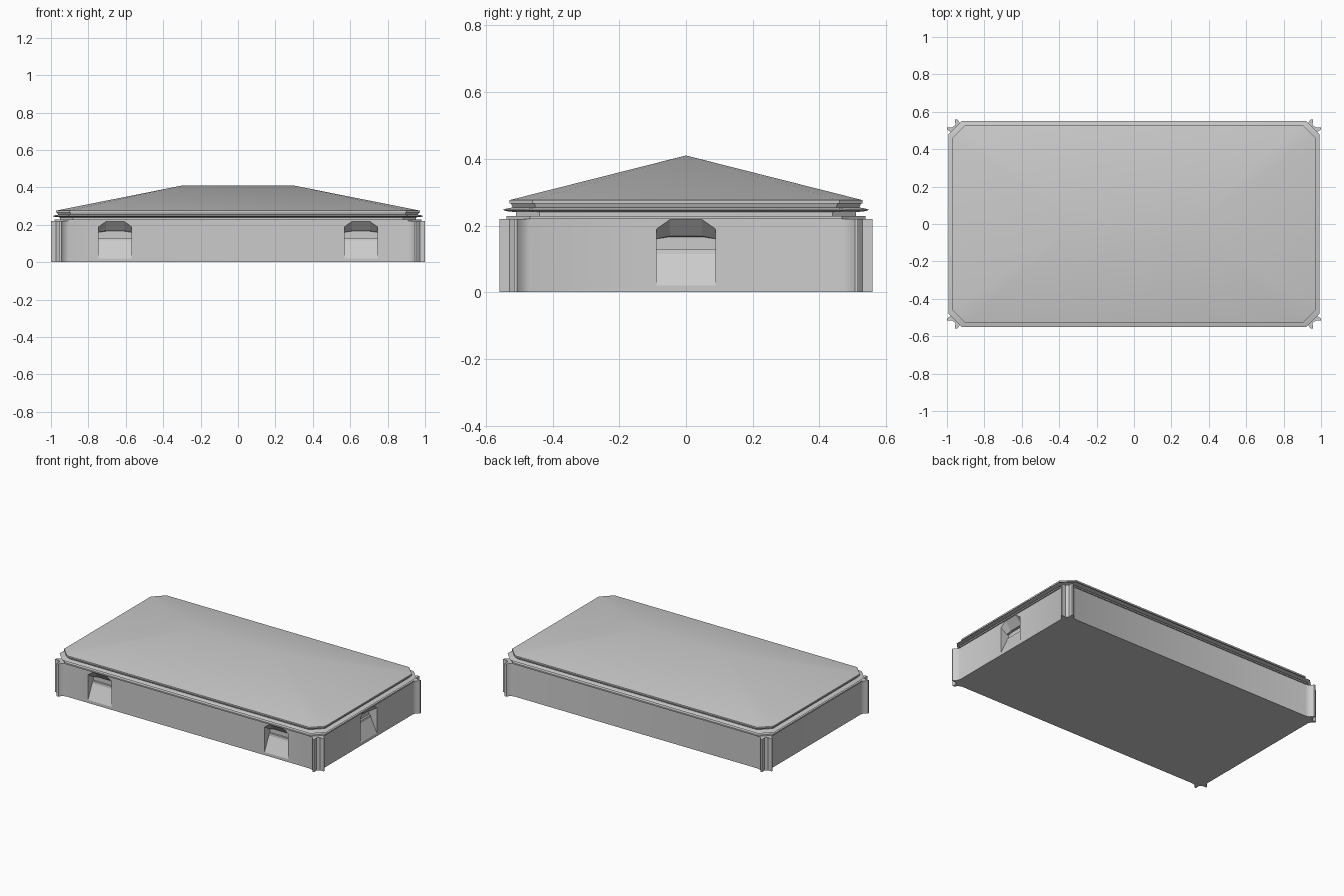
import bpy, bmesh, math

if "Cube" in bpy.data.objects:
    bpy.data.objects.remove(bpy.data.objects["Cube"])

HX, HY = 0.972, 0.53  # eave half sizes


def finish(name, bm):
    bmesh.ops.recalc_face_normals(bm, faces=bm.faces)
    mesh = bpy.data.meshes.new(name)
    bm.to_mesh(mesh)
    bm.free()
    obj = bpy.data.objects.new(name, mesh)
    bpy.context.collection.objects.link(obj)
    return obj


def loft(name, rings):
    bm = bmesh.new()
    loops = [[bm.verts.new(p) for p in r] for r in rings]
    n = len(loops[0])
    for a, b in zip(loops, loops[1:]):
        for i in range(n):
            j = (i + 1) % n
            bm.faces.new((a[i], a[j], b[j], b[i]))
    bm.faces.new(loops[0])
    bm.faces.new(loops[-1])
    return finish(name, bm)


def mirrored(quarter, z):
    """Closed plan loop from the points of the +x +y corner."""
    q, r = quarter, quarter[::-1]
    pts = q + [(-x, y) for x, y in r] + [(-x, -y) for x, y in q] + [(x, -y) for x, y in r]
    return [(x, y, z) for x, y in pts]


def octagon(z, off, c=0.07):
    x, y = HX + off, HY + off
    return mirrored([(x, y - c), (x - c, y)], z)


def smooth(obj, deg):
    bpy.ops.object.select_all(action='DESELECT')
    obj.select_set(True)
    bpy.context.view_layer.objects.active = obj
    bpy.ops.object.shade_smooth_by_angle(angle=math.radians(deg))


# Walls with flared fins at each corner
corner = [(0.972, 0.47), (0.980, 0.490), (1.0, 0.507), (1.0, 0.516), (0.972, 0.515),
          (0.955, 0.530), (0.957, 0.56), (0.945, 0.56), (0.930, 0.538), (0.905, 0.53)]
walls = loft("walls", [mirrored(corner, 0), mirrored(corner, 0.22)])

# Arched niches: (depth, sill, shoulder, crown)
SECTIONS = [(-0.03, 0.02, 0.19, 0.218), (0.0, 0.02, 0.19, 0.218), (0.045, 0.115, 0.16, 0.168),
            (0.047, 0.13, 0.16, 0.168), (0.06, 0.13, 0.16, 0.166)]


def niche_cutter(name, place):
    rings = []
    for d, sill, shoulder, crown in SECTIONS:
        outline = [(-0.088, sill), (0.088, sill), (0.088, shoulder),
                   (0.048, crown), (-0.048, crown), (-0.088, shoulder)]
        rings.append([place(u, d, z) for u, z in outline])
    cutter = loft(name, rings)
    cutter.hide_render = True
    cutter.hide_set(True)
    mod = walls.modifiers.new(name, 'BOOLEAN')
    mod.operation = 'DIFFERENCE'
    mod.solver = 'EXACT'
    mod.object = cutter


for side, cx in (("left", -0.657), ("right", 0.657)):
    niche_cutter("front_niche_cutter_" + side, lambda u, d, z, cx=cx: (cx + u, -HY + d, z))
niche_cutter("side_niche_cutter", lambda u, d, z: (HX - d, u, z))
smooth(walls, 40)

# Stepped cornice
profile = [(0.22, 0.008), (0.229, 0.008), (0.229, -0.02), (0.24, -0.02), (0.243, 0.008),
           (0.247, 0.02), (0.251, 0.008), (0.254, -0.01), (0.266, -0.005)]
cornice = loft("cornice", [octagon(z, o) for z, o in profile])
smooth(cornice, 30)

# Low hipped roof with clipped corners
bm = bmesh.new()
low = [bm.verts.new(p) for p in octagon(0.266, 0)]
top = [bm.verts.new(p) for p in octagon(0.276, 0)]
right, left = bm.verts.new((0.3, 0, 0.41)), bm.verts.new((-0.3, 0, 0.41))
bm.faces.new(low)
for i in range(8):
    j = (i + 1) % 8
    bm.faces.new((low[i], low[j], top[j], top[i]))
    if i in (1, 5):  # long slopes
        ends = (left, right) if i == 1 else (right, left)
        bm.faces.new((top[i], top[j]) + ends)
    else:
        bm.faces.new((top[i], top[j], left if i in (2, 3, 4) else right))
roof = finish("roof", bm)
smooth(roof, 40)
